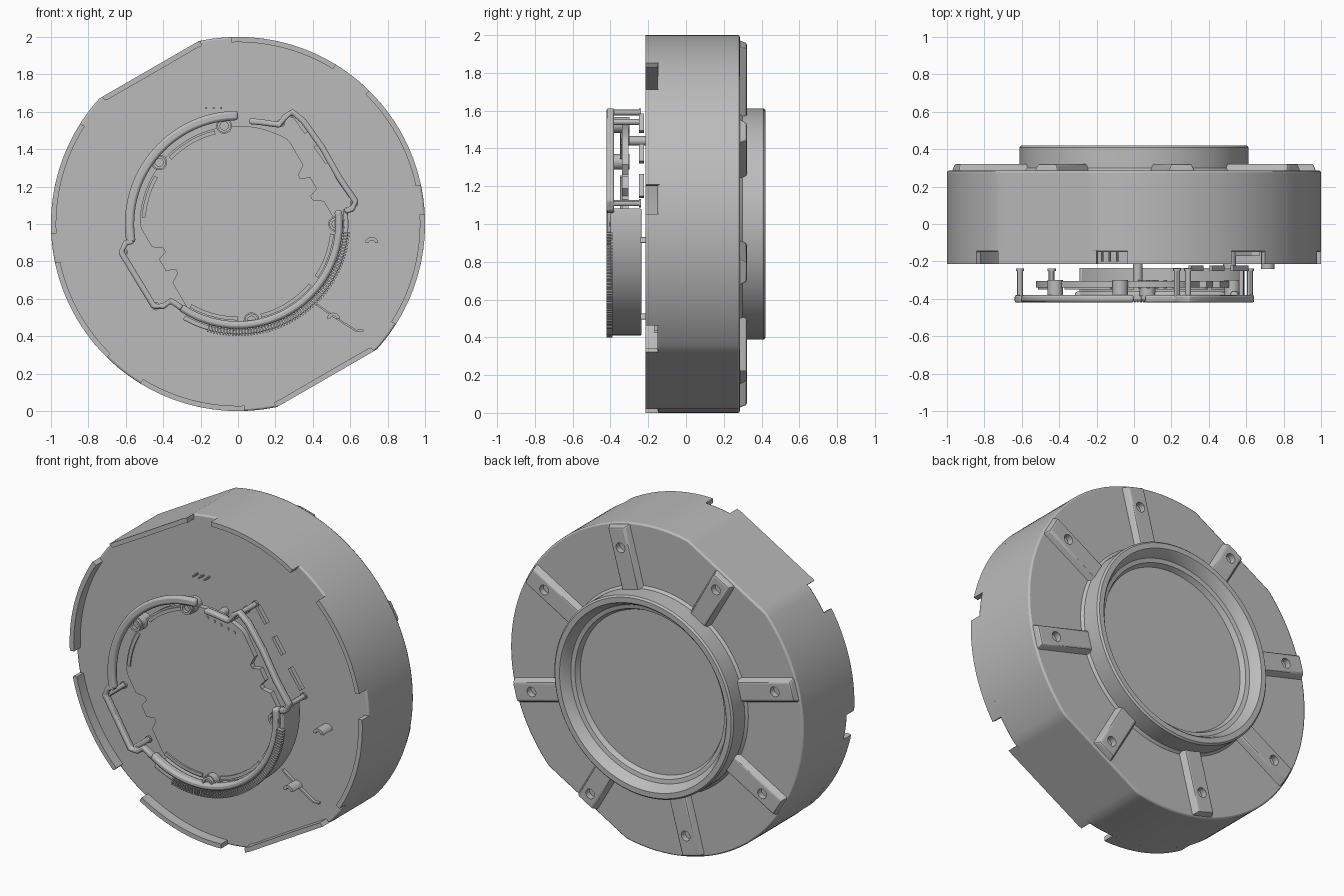
import bpy, bmesh
from math import sin, cos, radians, pi
from mathutils import Vector

if "Cube" in bpy.data.objects:
    bpy.data.objects.remove(bpy.data.objects["Cube"], do_unlink=True)

grey = bpy.data.materials.new("plain grey")
grey.use_nodes = True
grey.diffuse_color = (0.5, 0.5, 0.5, 1)
grey.node_tree.nodes["Principled BSDF"].inputs["Base Color"].default_value = (0.5, 0.5, 0.5, 1)


def shade(ob):
    bpy.ops.object.select_all(action="DESELECT")
    ob.select_set(True)
    bpy.context.view_layer.objects.active = ob
    bpy.ops.object.shade_smooth_by_angle(angle=radians(30))


def finish(name, bm, bevel=0.0):
    bmesh.ops.recalc_face_normals(bm, faces=bm.faces)
    mesh = bpy.data.meshes.new(name)
    bm.to_mesh(mesh)
    bm.free()
    mesh.materials.append(grey)
    ob = bpy.data.objects.new(name, mesh)
    bpy.context.collection.objects.link(ob)
    if bevel:
        mod = ob.modifiers.new("soft edges", "BEVEL")
        mod.width, mod.segments, mod.limit_method = bevel, 2, "ANGLE"
        mod.angle_limit = radians(40)
    shade(ob)
    return ob


def polar(r, deg, cx=0, cz=0):
    return (cx + r * cos(radians(deg)), cz + r * sin(radians(deg)))


def add_prism(bm, front, y0, y1, back=None):
    a = [bm.verts.new((x, y0, z + 1)) for x, z in front]
    b = [bm.verts.new((x, y1, z + 1)) for x, z in back or front]
    bm.faces.new(a)
    bm.faces.new(b)
    for i in range(len(a)):
        j = (i + 1) % len(a)
        bm.faces.new((a[i], a[j], b[j], b[i]))


def add_strip(bm, inner, outer, y0, y1):
    rings = [[bm.verts.new((p[0], y, p[1] + 1)) for p, y in
              ((i, y0), (o, y0), (o, y1), (i, y1))] for i, o in zip(inner, outer)]
    for r, s in zip(rings, rings[1:]):
        for k in range(4):
            bm.faces.new((r[k], r[(k + 1) % 4], s[(k + 1) % 4], s[k]))
    bm.faces.new(rings[0])
    bm.faces.new(rings[-1])


def add_arc(bm, r0, r1, a0, a1, y0, y1, n=40, c=(0, 0)):
    angles = [a0 + (a1 - a0) * i / n for i in range(n + 1)]
    add_strip(bm, [polar(r0, a, *c) for a in angles], [polar(r1, a, *c) for a in angles], y0, y1)


def add_path(bm, pts, t, y0, y1):
    vs = [Vector(p) for p in pts]
    ins, outs = [], []
    for i, v in enumerate(vs):
        d = (vs[min(i + 1, len(vs) - 1)] - vs[max(i - 1, 0)]).normalized()
        n = Vector((-d.y, d.x)) * t / 2
        ins.append(v - n)
        outs.append(v + n)
    add_strip(bm, ins, outs, y0, y1)


def add_disc(bm, c, r, y0, y1, n=20):
    add_prism(bm, [polar(r, 360 * i / n, *c) for i in range(n)], y0, y1)


# Body outline: a circle with two opposite flats
FLAT = 0.952


def body_radius(deg):
    off = abs((deg - 120 + 90) % 180 - 90)
    return min(1.0, FLAT / cos(radians(min(off, 45))))


def outline(deg, inset=0.0):
    return polar(body_radius(deg) - inset, deg)


# Housing drum
bm = bmesh.new()
add_prism(bm, [outline(i * 2) for i in range(180)], -0.15, 0.285)
finish("housing", bm, 0.01)

# Raised tapered ribs on the back
spokes = [30 + 45 * k for k in range(8)]


def rib_corners(deg, half, end):
    along, across = Vector(polar(1, deg)), Vector(polar(1, deg + 90))
    return [along * r + across * w for r, w in
            ((0.57, -half), (end, -half), (end, half), (0.57, half))]


bm = bmesh.new()
for a in spokes:
    end = body_radius(a) - 0.008
    add_prism(bm, rib_corners(a, 0.08, end), 0.27, 0.322, rib_corners(a, 0.056, end - 0.012))
ribs = finish("back_ribs", bm, 0.01)

# Screw holes through the ribs
bm = bmesh.new()
for a in spokes:
    add_disc(bm, polar(0.86, a), 0.03, 0.2, 0.4)
cutter = finish("hole_cutter", bm)
cutter.hide_render = True
mod = ribs.modifiers.new("screw holes", "BOOLEAN")
mod.operation, mod.object, mod.solver = "DIFFERENCE", cutter, "EXACT"
bpy.context.view_layer.objects.active = ribs
for m in list(ribs.modifiers):
    bpy.ops.object.modifier_apply(modifier=m.name)
bpy.data.objects.remove(cutter, do_unlink=True)
shade(ribs)

# Notched front rim
bm = bmesh.new()
notches = [(3, 12), (45.5, 58.5), (92, 101.5), (137, 147.5)]
notches += [(a + 180, b + 180) for a, b in notches] + [(363, 372)]
for (_, a), (b, _) in zip(notches, notches[1:]):
    ts = [a + (b - a) * i / 20 for i in range(21)]
    add_strip(bm, [outline(t, 0.028) for t in ts], [outline(t) for t in ts], -0.215, -0.14)
finish("front_rim", bm)

# Back collar with stepped bore
profile = [(0.63, 0.28), (0.612, 0.3), (0.612, 0.41), (0.602, 0.42), (0.57, 0.42), (0.56, 0.41),
           (0.535, 0.36), (0.51, 0.355), (0.495, 0.325), (0, 0.325)]
bm = bmesh.new()
vs = [bm.verts.new((r, y, 1)) for r, y in profile]
es = [bm.edges.new(p) for p in zip(vs, vs[1:])]
bmesh.ops.spin(bm, geom=vs + es, cent=(0, 0, 1), axis=(0, 1, 0), angle=2 * pi,
               steps=96, use_duplicate=False)
bmesh.ops.remove_doubles(bm, verts=bm.verts, dist=0.0005)
finish("back_collar", bm)

# Circuit board with two trimmed, stepped sides
bm = bmesh.new()
board = []
for i in range(120):
    t = i * 3
    off = abs((t - 30 + 90) % 180 - 90)
    r = min(0.525, 0.46 / cos(radians(min(off, 60))))
    if off < 22 and (t // 6) % 3 == 0:
        r -= 0.05
    board.append(polar(r, t))
add_prism(bm, board, -0.34, -0.305)
finish("circuit_board", bm)

# Low pads around the edge of the board
bm = bmesh.new()
for a0, a1 in ((104, 136), (150, 176), (-76, -40), (-34, -6), (-120, -90)):
    add_arc(bm, 0.495, 0.515, a0, a1, -0.35, -0.335, 14)
finish("board_pads", bm)

# Upper left tube and lower right tube
bm = bmesh.new()
add_arc(bm, 0.555, 0.605, 90, 190, -0.42, -0.38, 48)
add_arc(bm, 0.52, 0.56, -125, 8, -0.415, -0.36, 60)
finish("ring_tubes", bm, 0.014)

# Lower right outer wall
bm = bmesh.new()
add_arc(bm, 0.565, 0.59, -120, 8, -0.4, -0.235, 60)
finish("ring_wall", bm, 0.006)

# Fine teeth along the lower wall
bm = bmesh.new()
for i in range(64):
    a = -106 + i * 1.6
    add_arc(bm, 0.56, 0.6, a, a + 0.8, -0.42, -0.39, 1)
finish("ring_teeth", bm)

# Bent frames along the two open sides
bm = bmesh.new()
upper = [(0.06, 0.55), (0.12, 0.545), (0.22, 0.53), (0.25, 0.57), (0.29, 0.6), (0.35, 0.55),
         (0.45, 0.41), (0.54, 0.25), (0.63, 0.12), (0.61, 0.08), (0.57, 0.07)]
lower = [(-0.56, -0.09), (-0.6, -0.1), (-0.625, -0.15), (-0.54, -0.29), (-0.45, -0.44),
         (-0.4, -0.44), (-0.36, -0.41), (-0.3, -0.45)]
for path in (upper, lower):
    add_path(bm, path, 0.032, -0.42, -0.38)
finish("side_frames", bm, 0.01)

# Broken rail set deeper than the upper frame
bm = bmesh.new()
start, stop = Vector((0.3, 0.58)), Vector((0.62, 0.12))
for a, b in ((0.0, 0.2), (0.35, 0.55), (0.7, 0.95)):
    add_path(bm, [start.lerp(stop, a), start.lerp(stop, b)], 0.02, -0.25, -0.222)
finish("deep_rail", bm)

# Legs that hold the frames
bm = bmesh.new()
for x, z in ((0.29, 0.59), (0.62, 0.11), (0.23, 0.54), (-0.61, -0.15), (-0.44, -0.44)):
    add_disc(bm, (x, z), 0.016, -0.4, -0.24, 12)
    add_disc(bm, (x, z), 0.022, -0.25, -0.238, 12)
finish("frame_legs", bm)

# Screw bosses with hollow heads
bm = bmesh.new()
for a, r in ((98, 0.53), (142, 0.535), (0, 0.525), (-82, 0.52)):
    c = polar(r, a)
    add_disc(bm, c, 0.042, -0.385, -0.3)
    add_arc(bm, 0.022, 0.036, 0, 360, -0.405, -0.38, 20, c)
finish("screw_bosses", bm)

# Contact pins in a row on the board, and near the top notch
bm = bmesh.new()
for i in range(5):
    add_disc(bm, (0.03 + i * 0.046, 0.475 - i * 0.011), 0.009, -0.346, -0.3, 8)
for x in (-0.17, -0.13, -0.09):
    add_disc(bm, (x, 0.62), 0.006, -0.2, -0.14, 8)
add_disc(bm, (0.02, 0.44), 0.025, -0.31, -0.14)
finish("contact_pins", bm)

# Loose hooks and the thin wire on the face
bm = bmesh.new()
for c in ((0.715, -0.105), (0.51, -0.51)):
    add_arc(bm, 0.018, 0.036, 10, 170, -0.24, -0.15, 10, c)
add_path(bm, [(0.42, -0.43), (0.52, -0.5), (0.63, -0.57), (0.67, -0.57)], 0.01, -0.17, -0.145)
finish("hooks_and_wire", bm)
